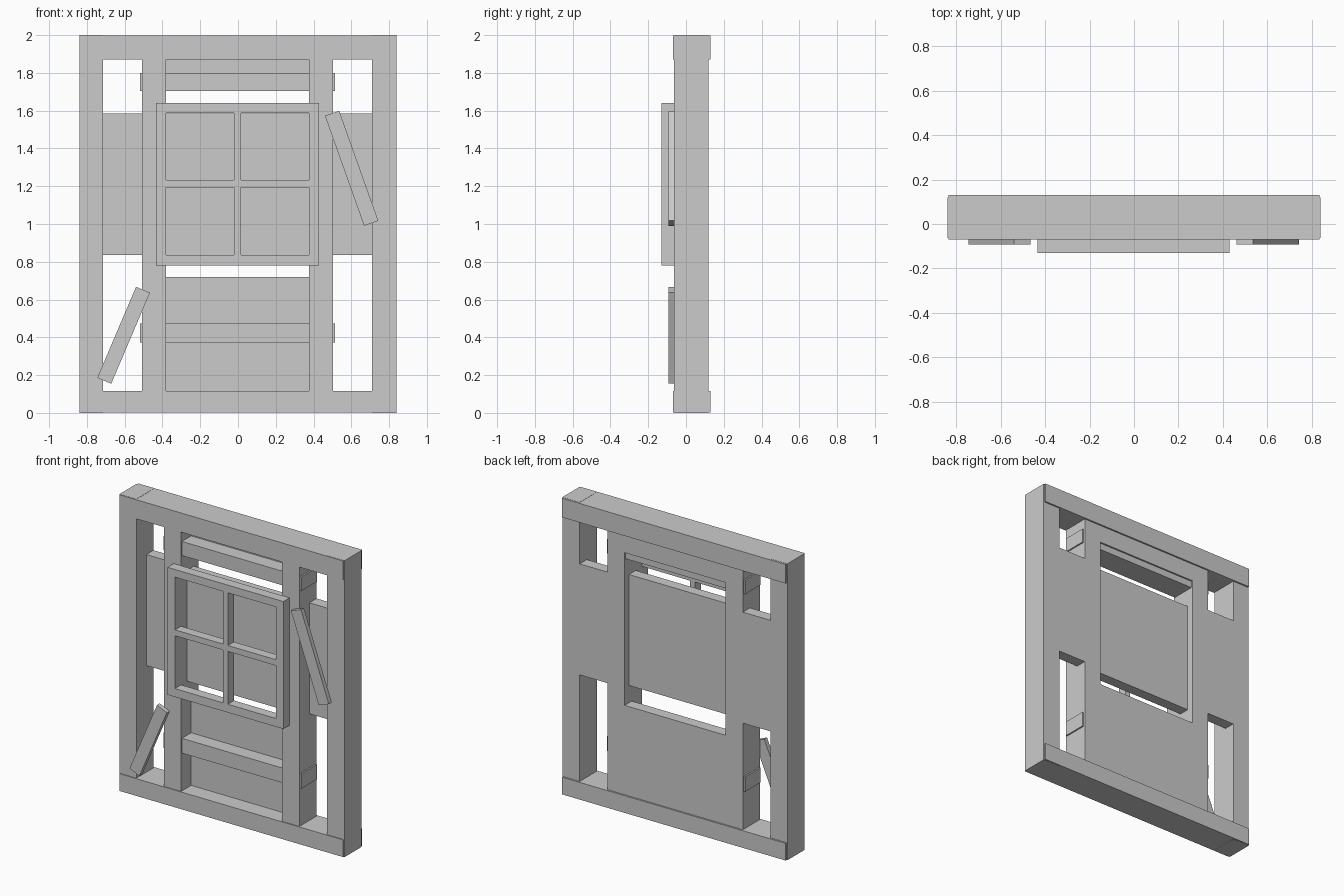
import bpy, math
from mathutils import Matrix, Vector

if "Cube" in bpy.data.objects:
    bpy.data.objects.remove(bpy.data.objects["Cube"])


def box(name, x, y, z):
    """Box from (min, max) ranges."""
    bpy.ops.mesh.primitive_cube_add(size=1)
    o = bpy.context.object
    o.name = name
    size = [r[1] - r[0] for r in (x, y, z)]
    mid = [(r[0] + r[1]) / 2 for r in (x, y, z)]
    o.data.transform(Matrix.Diagonal((*size, 1)))
    o.location = mid
    return o


def plank(name, a, b, width, y):
    """Loose board running between two points in the xz plane."""
    a, b = Vector(a), Vector(b)
    d = b - a
    h = d.length / 2
    o = box(name, (-width / 2, width / 2), y, (-h, h))
    m = (a + b) / 2
    o.location = (m.x, sum(y) / 2, m.y)
    o.rotation_euler.y = math.atan2(d.x, d.y)
    return o


FRAME_Y = (-0.064, 0.119)
PANEL_Y = (0.043, 0.119)

# Top and bottom plates, slightly proud of the posts
for name, z in (("top_plate", (1.87, 1.999)), ("bottom_plate", (0.001, 0.117))):
    box(name, (-0.834, 0.834), (-0.07, 0.13), z)

# Outer posts and inner studs
for side, x in (("left", (-0.84, -0.714)), ("right", (0.71, 0.84))):
    box("outer_post_" + side, x, FRAME_Y, (0, 2))
for side, x in (("left", (-0.508, -0.38)), ("right", (0.375, 0.503))):
    box("inner_stud_" + side, x, FRAME_Y, (0.1, 1.88))

# Cross rails whose ends poke through the studs
for name, z in (("upper_rail", (1.705, 1.80)), ("lower_rail", (0.372, 0.472))):
    box(name, (-0.518, 0.513), (-0.055, 0.108), z)

# Back panels
box("side_panel_left", (-0.714, -0.508), PANEL_Y, (0.836, 1.585))
box("side_panel_right", (0.503, 0.71), PANEL_Y, (0.836, 1.585))
box("lower_panel", (-0.38, 0.375), PANEL_Y, (0.1, 0.72))
box("header_panel", (-0.38, 0.375), PANEL_Y, (1.75, 1.88))
box("window_shutter", (-0.38, 0.375), (0.0, 0.072), (0.836, 1.585))

# Window frame with crossed bars
WIN_Y = (-0.13, -0.064)
for side, x in (("left", (-0.435, -0.38)), ("right", (0.375, 0.43))):
    box("window_jamb_" + side, x, WIN_Y, (0.78, 1.64))
for name, z in (("window_sill", (0.78, 0.836)), ("window_head", (1.588, 1.64))):
    box(name, (-0.38, 0.375), WIN_Y, z)
box("window_bar_vertical", (-0.021, 0.015), WIN_Y, (0.836, 1.588))
box("window_bar_horizontal", (-0.38, 0.375), (-0.129, -0.065), (1.192, 1.232))

# Slanted braces nailed to the front
plank("brace_lower_left", (-0.708, 0.17), (-0.503, 0.652), 0.08, (-0.093, -0.063))
plank("brace_upper_right", (0.705, 1.004), (0.498, 1.586), 0.08, (-0.093, -0.063))
